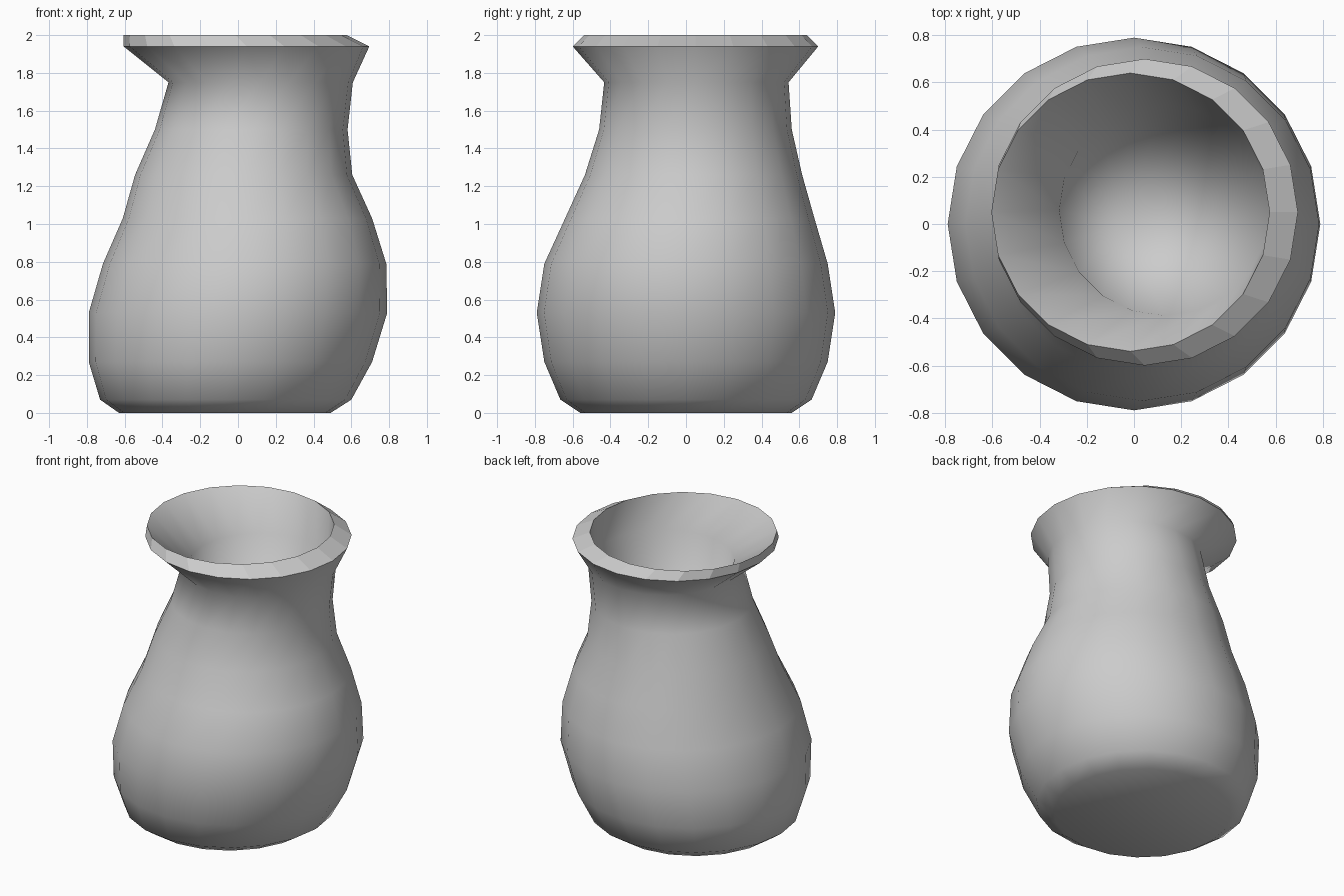
import bpy, bmesh
from math import cos, sin, tau

if "Cube" in bpy.data.objects:
    bpy.data.objects.remove(bpy.data.objects["Cube"])

SIDES = 20
# outer wall, rim and inside rings: centre x, centre y, radius, height
RINGS = [
    (-0.07, 0.00, 0.56, 0.00),
    (-0.065, 0.00, 0.665, 0.07),
    (-0.04, 0.00, 0.75, 0.27),
    (0.00, 0.00, 0.79, 0.53),
    (0.035, 0.00, 0.75, 0.79),
    (0.05, 0.02, 0.66, 1.03),
    (0.03, 0.04, 0.575, 1.26),
    (0.07, 0.05, 0.51, 1.50),
    (0.12, 0.055, 0.488, 1.75),
    (0.045, 0.05, 0.65, 1.94),
    (-0.015, 0.05, 0.59, 2.00),
    (0.13, 0.058, 0.447, 1.77),
]
RIM = 9  # band between outer lip and inner lip

bm = bmesh.new()
loops = []
for cx, cy, r, z in RINGS:
    loops.append([bm.verts.new((cx + r * cos(tau * i / SIDES),
                                cy + r * sin(tau * i / SIDES), z))
                  for i in range(SIDES)])

# walls; only the rim band is faceted
for k in range(len(loops) - 1):
    a, b = loops[k], loops[k + 1]
    for i in range(SIDES):
        j = (i + 1) % SIDES
        f = bm.faces.new((a[i], a[j], b[j], b[i]))
        f.smooth = k != RIM

# base
bm.faces.new(loops[0][::-1]).smooth = True

# funnel-shaped hollow running down to a point
tip = bm.verts.new((-0.06, -0.005, 0.08))
top = loops[-1]
for i in range(SIDES):
    bm.faces.new((top[i], top[(i + 1) % SIDES], tip)).smooth = True

bm.normal_update()
mesh = bpy.data.meshes.new("vase")
bm.to_mesh(mesh)
bm.free()
vase = bpy.data.objects.new("vase", mesh)
bpy.context.collection.objects.link(vase)
